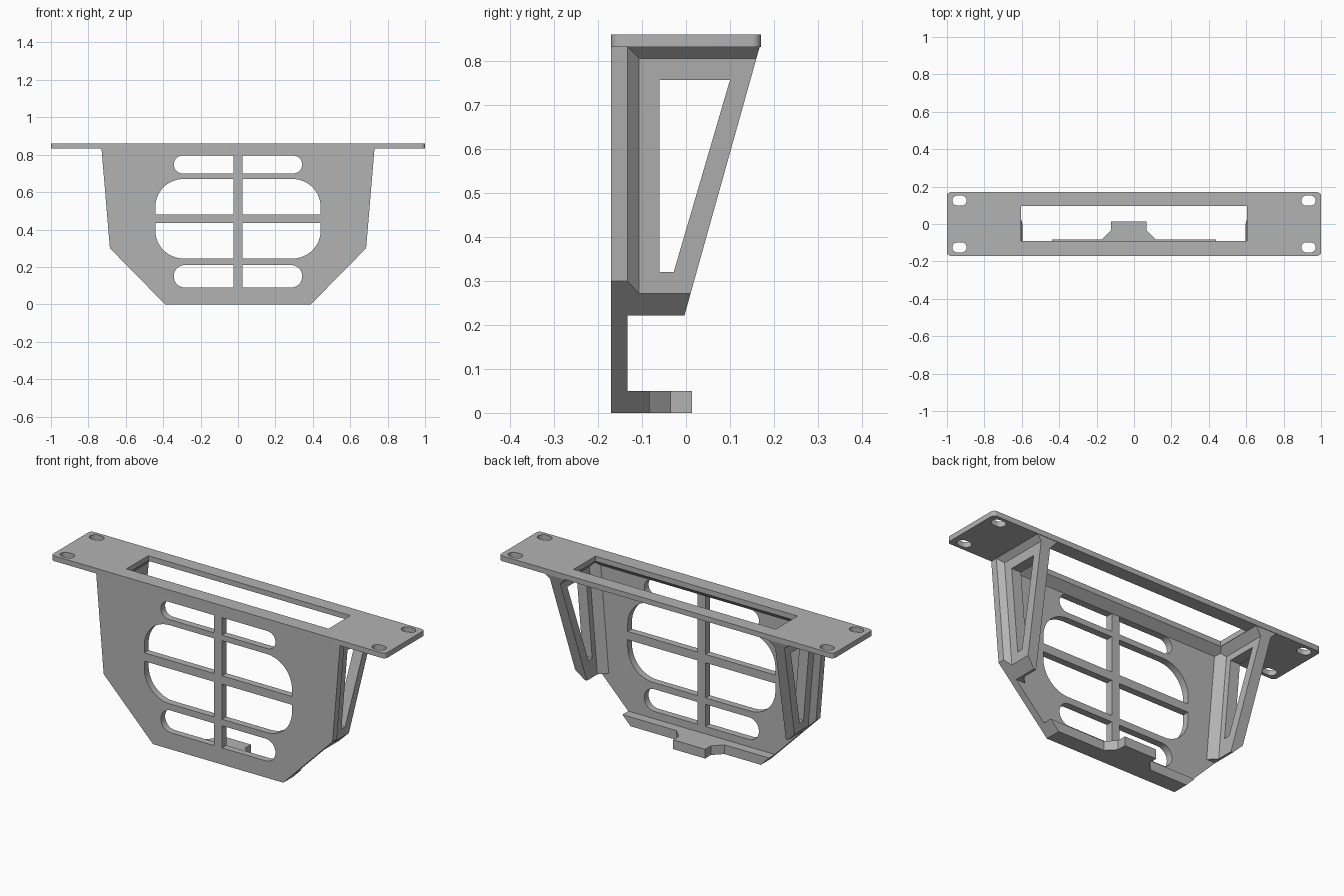
import bpy, bmesh, math
from mathutils import Vector

if "Cube" in bpy.data.objects:
    bpy.data.objects.remove(bpy.data.objects["Cube"])

grey = bpy.data.materials.new("neutral grey")
grey.diffuse_color = (0.45, 0.45, 0.45, 1)
grey.use_nodes = True
grey.node_tree.nodes["Principled BSDF"].inputs["Base Color"].default_value = grey.diffuse_color

TOP, UNDER = 0.86, 0.832          # flange top and underside
FRONT, INNER = -0.17, -0.133      # faceplate front and inner face
SLOPE = 0.084                     # outward lean of the sides


def rounded(x0, x1, y0, y1, radii, seg=12):
    """Rectangle with one radius per corner: right-top, left-top, left-bottom, right-bottom."""
    pts = []
    corners = [(x1, y1, -1, -1), (x0, y1, 1, -1), (x0, y0, 1, 1), (x1, y0, -1, 1)]
    for i, ((x, y, sx, sy), r) in enumerate(zip(corners, radii)):
        if r == 0:
            pts.append((x, y))
            continue
        for k in range(seg + 1):
            a = math.pi / 2 * (i + k / seg)
            pts.append((x + sx * r + r * math.cos(a), y + sy * r + r * math.sin(a)))
    # drop coincident points where two arcs meet
    return [p for i, p in enumerate(pts) if math.dist(p, pts[i - 1]) > 1e-5]


def prism(name, loops, axis, lo, hi, lean=False, cuts=(), mirror=False):
    """Extrude a flat outline (later loops are holes) along an axis, then lean, trim and mirror it."""
    curve = bpy.data.curves.new(name, 'CURVE')
    curve.dimensions, curve.fill_mode = '2D', 'BOTH'
    curve.extrude = (hi - lo) / 2
    for loop in loops:
        s = curve.splines.new('POLY')
        s.points.add(len(loop) - 1)
        for p, (a, b) in zip(s.points, loop):
            p.co = (a, b, 0, 1)
        s.use_cyclic_u = True
    temp = bpy.data.objects.new(name + " outline", curve)
    bpy.context.collection.objects.link(temp)
    bpy.context.view_layer.update()
    mesh = bpy.data.meshes.new_from_object(
        temp.evaluated_get(bpy.context.evaluated_depsgraph_get()))
    bpy.data.objects.remove(temp)
    bpy.data.curves.remove(curve)

    bm = bmesh.new()
    bm.from_mesh(mesh)
    mid = (lo + hi) / 2
    for v in bm.verts:
        a, b, c = v.co
        c += mid
        v.co = {'x': (c, a, b), 'y': (a, c, b), 'z': (a, b, c)}[axis]
        if lean:
            v.co.x += 0.685 + SLOPE * (v.co.z - 0.30)
    bmesh.ops.remove_doubles(bm, verts=bm.verts, dist=1e-5)
    for point, normal in cuts:
        res = bmesh.ops.bisect_plane(bm, geom=bm.verts[:] + bm.edges[:] + bm.faces[:], dist=1e-6,
                                     plane_co=point, plane_no=normal, clear_outer=True)
        rim = [e for e in res['geom_cut'] if isinstance(e, bmesh.types.BMEdge) and e.is_boundary]
        if rim:
            bmesh.ops.holes_fill(bm, edges=rim, sides=0)
    if mirror:
        for v in bm.verts:
            v.co.x *= -1
    bmesh.ops.recalc_face_normals(bm, faces=bm.faces)
    bm.to_mesh(mesh)
    bm.free()
    mesh.name = name
    mesh.materials.clear()
    mesh.materials.append(grey)
    ob = bpy.data.objects.new(name, mesh)
    bpy.context.collection.objects.link(ob)
    bpy.ops.object.select_all(action='DESELECT')
    ob.select_set(True)
    bpy.context.view_layer.objects.active = ob
    bpy.ops.object.shade_smooth_by_angle(angle=math.radians(25))
    return ob


# Mounting flange with cable opening and four oval screw slots
holes = [rounded(-0.605, 0.605, -0.09, 0.097, (0, 0, 0, 0))]
for sx in (-1, 1):
    for sy in (-1, 1):
        cx, cy = sx * 0.933, sy * 0.125
        holes.append(rounded(cx - 0.038, cx + 0.038, cy - 0.027, cy + 0.027, (0.0269,) * 4, 8))
prism("mounting_flange", [rounded(-1, 1, -0.17, 0.17, (0.02,) * 4, 6)] + holes, 'z', UNDER, TOP)

# Faceplate with vent slots split by a grille
half = [(0.39, 0), (0.685, 0.30), (0.7297, UNDER)]
face = half + [(-x, z) for x, z in reversed(half)]
rows = [(0.70, 0.795, 0.343, 0.047, 0.047), (0.48, 0.67, 0.442, 0.15, 0),
        (0.245, 0.435, 0.442, 0, 0.15), (0.09, 0.21, 0.343, 0.059, 0.059)]
vents = []
for z0, z1, w, rt, rb in rows:
    vents.append(rounded(0.024, w, z0, z1, (rt, 0, 0, rb)))
    vents.append(rounded(-w, -0.024, z0, z1, (0, rt, rb, 0)))
prism("faceplate", [face] + vents, 'y', FRONT, INNER)

# Sloping strip joining faceplate and flange
prism("top_gusset", [[(INNER, UNDER), (-0.09, UNDER), (INNER, 0.796)]], 'x', -0.65, 0.65)

# Side brackets with window, and the chamfered joints around them
diagonal = (Vector((0.39, 0, 0)), Vector((0.30, 0, -0.295)))
back = (Vector((0, 0.01, 0.27)), Vector((0, 1, -0.28)))
wall = [(INNER, 0.222), (-0.0034, 0.222), (0.1674, UNDER), (INNER, UNDER)]
window = [(-0.06, 0.32), (-0.028, 0.32), (0.10, 0.757), (-0.06, 0.757)]
OUT, IN = -0.026, -0.083
for side, flip in (("right", False), ("left", True)):
    prism(side + "_bracket", [wall, window], 'x', IN, OUT, True, [diagonal], flip)
    prism(side + "_front_joint",
          [[(0, INNER), (OUT, -0.107), (IN, -0.093), (IN - 0.04, INNER)]],
          'z', 0.222, UNDER, True, [diagonal], flip)
    prism(side + "_top_joint",
          [[(0, UNDER), (OUT, 0.806), (IN, 0.792), (IN - 0.04, UNDER)]],
          'y', INNER, 0.17, True, [back], flip)

# Bottom ledge with an off-centre support tab
lip = [(-0.45, INNER), (0.45, INNER), (0.45, -0.083), (0.115, -0.083), (0.068, -0.035),
       (0.068, 0.014), (-0.124, 0.014), (-0.124, -0.035), (-0.172, -0.083), (-0.45, -0.083)]
mirrored = (Vector((-0.39, 0, 0)), Vector((-0.30, 0, -0.295)))
prism("bottom_ledge", [lip], 'z', 0, 0.05, cuts=[diagonal, mirrored])
